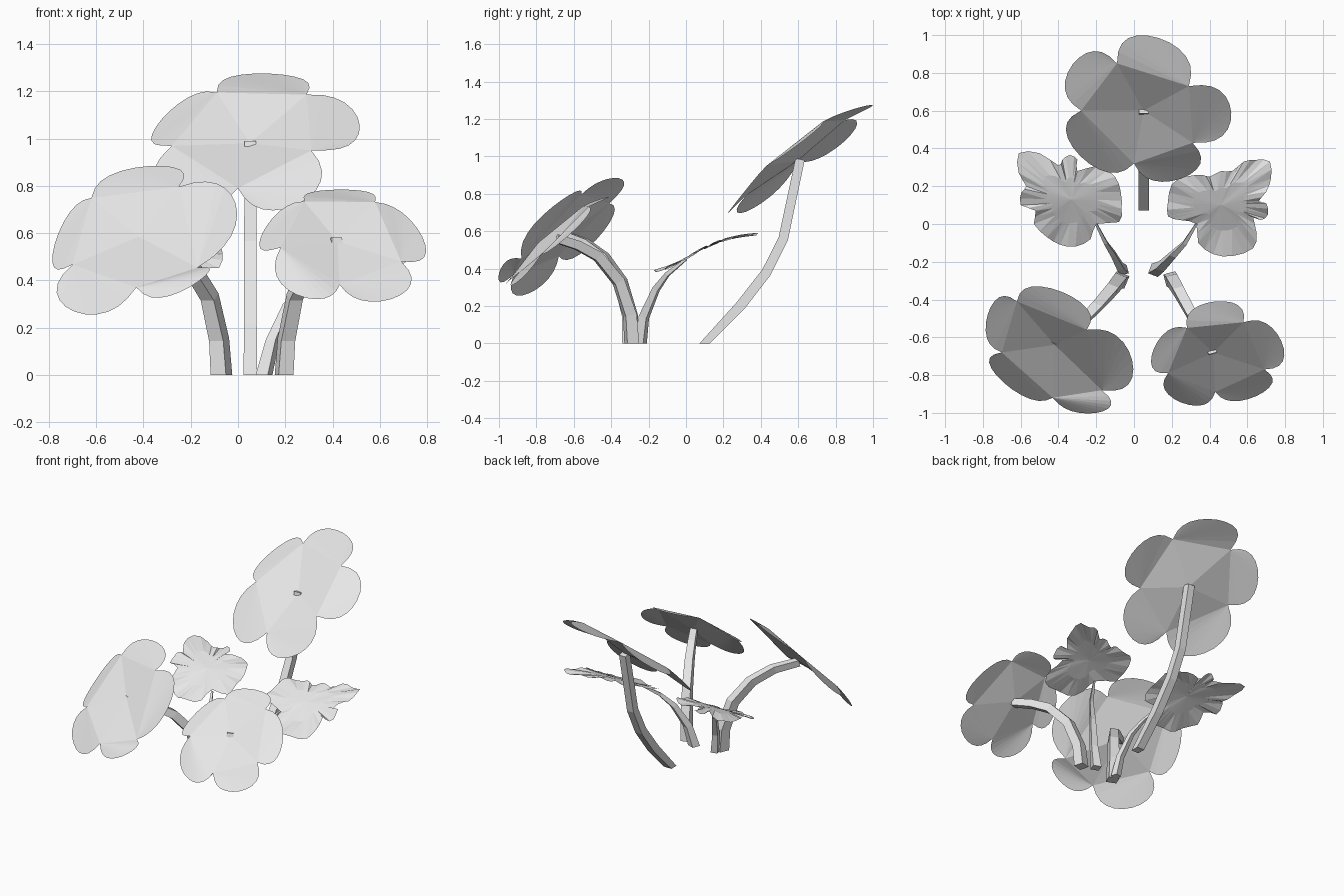
import bpy, bmesh, math
from mathutils import Vector

if "Cube" in bpy.data.objects:
    bpy.data.objects.remove(bpy.data.objects["Cube"])

grey = bpy.data.materials.new("pale_grey")
grey.diffuse_color = (0.8, 0.8, 0.8, 1)
grey.use_nodes = True
grey.node_tree.nodes["Principled BSDF"].inputs["Base Color"].default_value = grey.diffuse_color


def finish(bm, name):
    me = bpy.data.meshes.new(name)
    bm.to_mesh(me)
    bm.free()
    me.materials.append(grey)
    ob = bpy.data.objects.new(name, me)
    bpy.context.collection.objects.link(ob)
    return ob


def flower(name, centre, slope, notches, tips, steps=12):
    """Five rounded petals on a tilted plane; petal i lies between notch i and notch i+1.
    Each notch and tip is (x, y, lift off the plane)."""
    bm = bmesh.new()
    c = Vector(centre)

    def vert(p, lift=0.0):
        z = c.z + slope[0] * (p.x - c.x) + slope[1] * (p.y - c.y)
        return bm.verts.new((p.x, p.y, z + lift))

    mid = vert(c.xy)
    ring = [vert(Vector(n[:2]), n[2]) for n in notches]
    for i, tip in enumerate(tips):
        j = (i + 1) % 5
        n0, n1 = Vector(notches[i][:2]), Vector(notches[j][:2])
        m, w = (n0 + n1) / 2, (n1 - n0) / 2
        h = Vector(tip[:2]) - m
        edge = []
        for k in range(1, steps):
            t = math.pi * k / steps
            s = math.sin(t)
            f = k / steps
            base = notches[i][2] * (1 - f) + notches[j][2] * f
            p = m - w * math.cos(t) * (1 + 0.2 * s) + h * s ** 0.85
            edge.append(vert(p, base * (1 - s) + tip[2] * s))
        # inner triangle, then a fan over the petal
        bm.faces.new((mid, ring[i], ring[j]))
        loop = [ring[i]] + edge + [ring[j]]
        for a, b in zip(loop[1:], loop[2:]):
            bm.faces.new((ring[i], a, b))
    bm.normal_update()
    return finish(bm, name)


def leaf(name, centre, outline):
    """Lobed leaf: ruffled fan with one inner ring, arching from front to back."""
    bm = bmesh.new()
    c = Vector(centre)

    def vert(p, lift=0.0):
        rise = math.tanh((p.y - 0.06) / 0.2)
        z = 0.492 + (0.1 if rise > 0 else 0.13) * rise
        return bm.verts.new((p.x, p.y, z + lift))

    # round the outline with one interpolated point per side
    pts = [Vector(p) for p in outline]
    n = len(pts)
    fine = []
    for i in range(n):
        a, b, d, e = pts[i - 1], pts[i], pts[(i + 1) % n], pts[(i + 2) % n]
        fine += [b, (b + d) * 0.5625 - (a + e) * 0.0625]
    outer = [vert(p, 0.007 * (-1) ** (i // 2)) for i, p in enumerate(fine)]
    inner = [vert(c + (p - c) * 0.5) for p in fine]
    mid = vert(c)
    for i in range(len(fine)):
        j = (i + 1) % len(fine)
        bm.faces.new((mid, inner[i], inner[j]))
        bm.faces.new((inner[i], outer[i], outer[j]))
        bm.faces.new((inner[i], outer[j], inner[j]))
    bmesh.ops.recalc_face_normals(bm, faces=bm.faces)
    if sum(f.normal.z for f in bm.faces) < 0:
        bmesh.ops.reverse_faces(bm, faces=bm.faces)
    return finish(bm, name)


def stem(name, path, w0, w1):
    """Square tube along a bent path, flat at the ground, tapering from w0 to w1."""
    bm = bmesh.new()
    pts = [Vector(p) for p in path]
    lean = pts[-1] - pts[0]
    side = Vector((-lean.y, lean.x, 0)).normalized()
    # turn the section part-way towards the x axis
    side = (side + Vector((math.copysign(1, side.x), 0, 0))).normalized()
    rings = []
    for i, p in enumerate(pts):
        d = (pts[min(i + 1, len(pts) - 1)] - pts[max(i - 1, 0)]).normalized()
        if i == 0:
            d = Vector((0, 0, 1))
        up = side.cross(d).normalized()
        w = (w0 + (w1 - w0) * i / (len(pts) - 1)) / 2
        rings.append([bm.verts.new(p + side * w * a + up * w * b)
                      for a, b in ((-1, -1), (1, -1), (1, 1), (-1, 1))])
    for r, q in zip(rings, rings[1:]):
        for k in range(4):
            bm.faces.new((r[k], r[(k + 1) % 4], q[(k + 1) % 4], q[k]))
    bm.faces.new(rings[0][::-1])
    bm.faces.new(rings[-1])
    bmesh.ops.recalc_face_normals(bm, faces=bm.faces)
    return finish(bm, name)


# Flowers
flower("back_flower", (0.05, 0.6, 0.98), (0.2, 0.75),
       [(.31, .43, .045), (.29, .73, .06), (-.09, .85, .055), (-.28, .60, .055), (.0, .32, .03)],
       [(.515, .59, -.01), (.13, .985, -.01), (-.325, .845, -.01), (-.285, .36, -.01),
        (.25, .24, -.03)])
flower("left_flower", (-0.42, -0.64, 0.585), (0.45, 0.93),
       [(-.17, -.88, -.02), (-.25, -.56, .06), (-.62, -.41, .04), (-.70, -.68, .045),
        (-.43, -.92, .05)],
       [(-.01, -.72, .03), (-.38, -.36, .02), (-.775, -.48, -.02), (-.69, -.84, -.01),
        (-.20, -1.0, .025)])
flower("right_flower", (0.42, -0.68, 0.565), (-0.08, 0.87),
       [(.69, -.77, .015), (.58, -.52, .04), (.28, -.55, .045), (.18, -.79, .05),
        (.43, -.89, .0)],
       [(.78, -.62, -.005), (.43, -.41, -.015), (.105, -.66, -.005), (.25, -.945, -.01),
        (.65, -.91, -.025)])

# Leaves
leaf("left_leaf", (-0.33, 0.13),
     [(-.61, .375), (-.50, .375), (-.40, .31), (-.38, .34), (-.34, .365), (-.30, .34),
      (-.30, .28), (-.19, .31), (-.10, .25), (-.07, .17), (-.065, .08), (-.08, .01),
      (-.20, .0), (-.23, -.08), (-.31, -.12), (-.39, -.11), (-.46, -.07), (-.53, .0),
      (-.52, .07), (-.60, .10), (-.595, .17), (-.57, .20), (-.61, .27)])
leaf("right_leaf", (0.46, 0.1),
     [(.18, .04), (.18, .12), (.20, .21), (.27, .25), (.36, .26), (.40, .25),
      (.46, .28), (.52, .28), (.58, .33), (.65, .34), (.72, .33), (.725, .24),
      (.70, .17), (.66, .12), (.70, .11), (.71, .05), (.67, .02), (.63, .04),
      (.65, -.05), (.63, -.13), (.52, -.17), (.42, -.16), (.34, -.10), (.33, .0),
      (.25, .02)])

# Stems
stem("back_stem", [(.052, .10, 0), (.052, .29, .20), (.052, .43, .38), (.052, .52, .56),
                   (.052, .61, .985)], 0.056, 0.05)
stem("left_flower_stem", [(-.07, -.295, 0), (-.08, -.30, .15), (-.12, -.35, .33),
                          (-.20, -.44, .46), (-.30, -.54, .535), (-.42, -.64, .575)],
     0.07, 0.045)
stem("right_flower_stem", [(.195, -.29, 0), (.205, -.30, .15), (.24, -.36, .33),
                           (.30, -.47, .465), (.36, -.58, .525), (.42, -.69, .56)],
     0.065, 0.045)
stem("left_leaf_stem", [(-.055, -.245, 0), (-.075, -.225, .14), (-.11, -.16, .29),
                        (-.15, -.10, .37), (-.20, .0, .45)], 0.045, 0.012)
stem("right_leaf_stem", [(.11, -.245, 0), (.145, -.225, .14), (.21, -.16, .29),
                         (.27, -.10, .37), (.33, .0, .45)], 0.055, 0.012)
